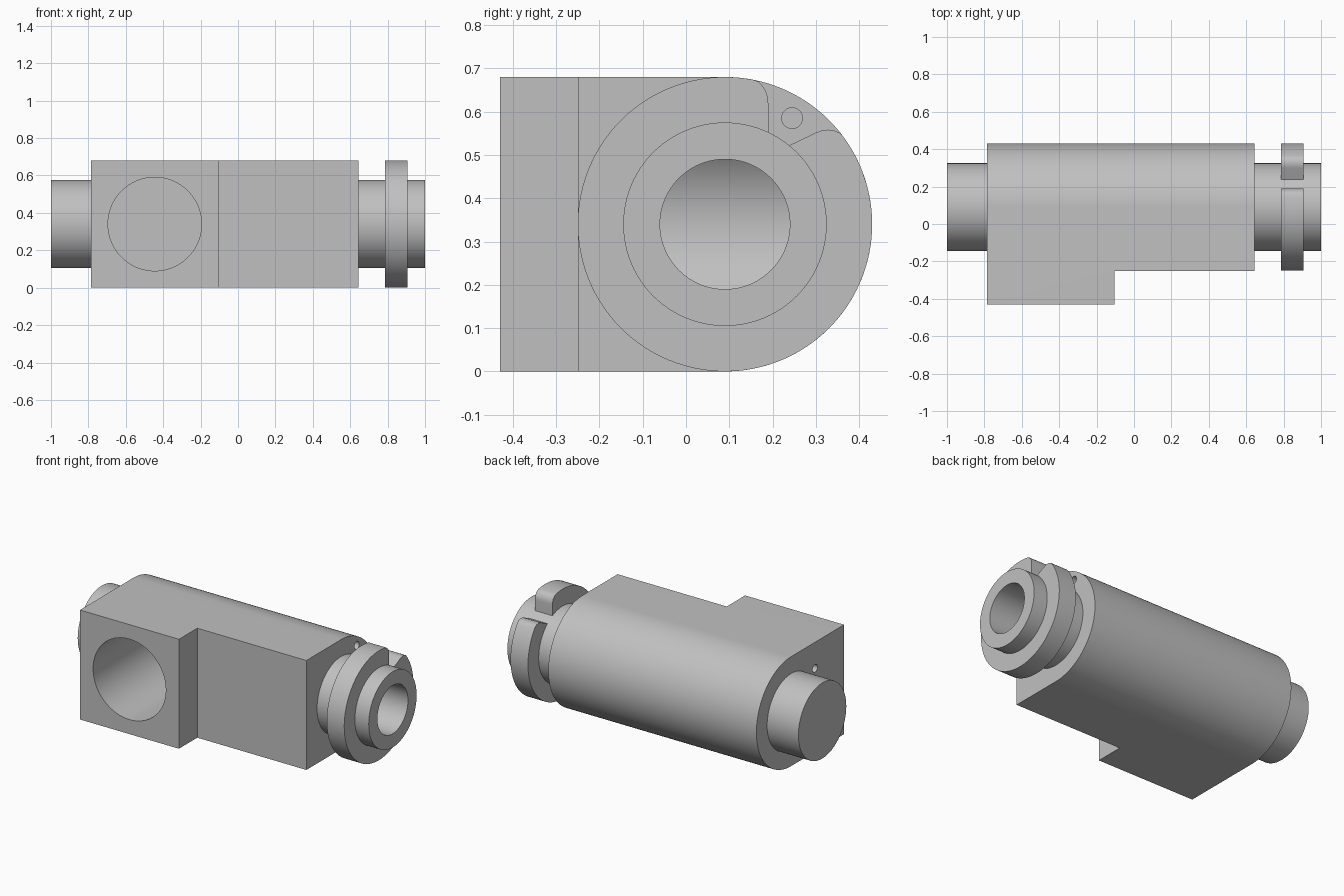
import bpy, bmesh, math
from mathutils import Vector

if "Cube" in bpy.data.objects:
    bpy.data.objects.remove(bpy.data.objects["Cube"])

grey = bpy.data.materials.new("machined grey")
grey.use_nodes = True
colour = (0.53, 0.53, 0.53, 1)
grey.diffuse_color = colour
grey.node_tree.nodes["Principled BSDF"].inputs["Base Color"].default_value = colour

AXIS = Vector((0.09, 0.34))   # barrel axis in y, z
R = 0.34                      # barrel and collar radius
SHAFT = 0.235
BORE = 0.15


def arc(radius, start, end, steps, centre=AXIS):
    """Points of an arc in the y-z plane, angles in degrees."""
    angles = [math.radians(start + (end - start) * i / steps) for i in range(steps + 1)]
    return [centre + Vector((math.cos(a), math.sin(a))) * radius for a in angles]


def circle(radius, centre=AXIS, steps=96):
    return arc(radius, 0, 360, steps, centre)[:-1]


def prism(name, outline, start, end):
    """Extrude a y-z outline along x."""
    bm = bmesh.new()
    face = bm.faces.new([bm.verts.new((start, p.x, p.y)) for p in outline])
    moved = bmesh.ops.extrude_face_region(bm, geom=[face])["geom"]
    bmesh.ops.translate(bm, vec=(end - start, 0, 0),
                        verts=[v for v in moved if isinstance(v, bmesh.types.BMVert)])
    bmesh.ops.recalc_face_normals(bm, faces=bm.faces)
    mesh = bpy.data.meshes.new(name)
    bm.to_mesh(mesh)
    bm.free()
    mesh.materials.append(grey)
    obj = bpy.data.objects.new(name, mesh)
    bpy.context.collection.objects.link(obj)
    return obj


def activate(obj):
    bpy.ops.object.select_all(action='DESELECT')
    obj.select_set(True)
    bpy.context.view_layer.objects.active = obj


def cut(target, cutter):
    cutter.hide_render = True
    activate(target)
    mod = target.modifiers.new("cut", 'BOOLEAN')
    mod.operation = 'DIFFERENCE'
    mod.solver = 'EXACT'
    mod.object = cutter
    bpy.ops.object.modifier_apply(modifier=mod.name)
    bpy.data.objects.remove(cutter)


# Housing: round-backed block, stepped back on its left half
front = [Vector((-0.43, 2 * R)), Vector((-0.43, 0))]
housing = prism("housing", arc(R, -90, 90, 64) + front, -0.785, 0.645)
step = [Vector(p) for p in ((-0.6, -0.1), (-0.25, -0.1), (-0.25, 0.8), (-0.6, 0.8))]
cut(housing, prism("step_cutter", step, -0.105, 0.8))

# Large round port in the front, meeting the long bore
port = prism("port_cutter", circle(0.25, Vector((0, 0))), -0.6, 0.25)
port.rotation_euler.z = math.radians(90)
port.location = (-0.445, 0, 0.34)
bpy.context.view_layer.update()
cut(housing, port)
cut(housing, prism("bore_cutter", circle(BORE), -0.445, 1.1))

# Small locating holes in both end faces
for y, z, start, end in ((0.245, 0.585, 0.53, 0.7), (-0.146, 0.517, -0.85, -0.68)):
    cut(housing, prism("pin_cutter", circle(0.024, Vector((y, z)), 24), start, end))

# Solid stub on the right end, hollow shaft on the left end
stub = prism("end_stub", circle(SHAFT), -1, -0.785)
shaft = prism("hollow_shaft", circle(SHAFT), 0.645, 1)
cut(shaft, prism("bore_cutter", circle(BORE), 0.5, 1.1))

# Collar with a flared, round-lipped slot, mirrored about the slot's middle
MIDDLE = 57.8
lip = [(0.1, 0.18), (0.1, 0.28), (0.099, 0.293), (0.094, 0.309),
       (0.085, 0.322), (0.076, 0.33)]
side = [Vector(p) for p in lip]
m = math.radians(2 * MIDDLE)
mirrored = [Vector((p.x * math.cos(m) + p.y * math.sin(m),
                    p.x * math.sin(m) - p.y * math.cos(m))) for p in side]
rim = 79 - MIDDLE
inner = math.degrees(math.atan2(side[0].y, side[0].x)) - MIDDLE
outline = [AXIS + p for p in side]
outline += arc(R, MIDDLE + rim, MIDDLE + 360 - rim, 96)
outline += [AXIS + p for p in reversed(mirrored)]
outline += arc(side[0].length, MIDDLE + 360 - inner, MIDDLE + inner, 72)[1:-1]
collar = prism("slotted_collar", outline, 0.785, 0.905)

for part in (housing, stub, shaft, collar):
    activate(part)
    bpy.ops.object.shade_smooth_by_angle(angle=math.radians(30))
